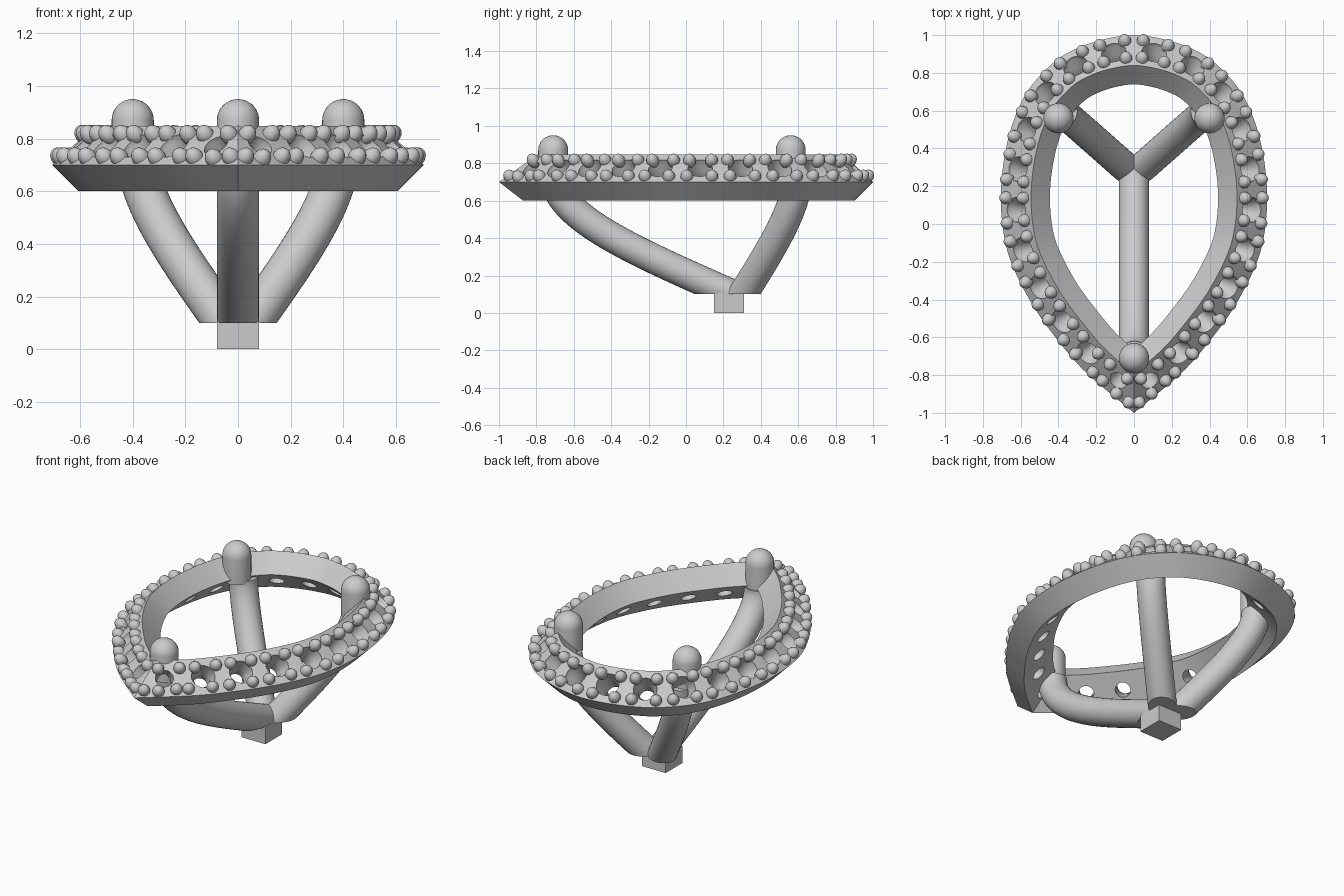
import bpy, bmesh, math
from mathutils import Vector, Matrix, geometry

if "Cube" in bpy.data.objects:
    bpy.data.objects.remove(bpy.data.objects["Cube"])

# Right half of the pear outline, from rounded top to pointed tip
HALF = [(0, 1), (.15, .98), (.29, .935), (.42, .86), (.555, .715), (.64, .54), (.69, .33),
        (.705, .12), (.685, -.08), (.635, -.24), (.53, -.44), (.40, -.62), (.25, -.79), (0, -1)]
HOLES = 11        # holes on each side


def dense_outline():
    p = [Vector(q) for q in [(-.15, .98)] + HALF + [(-.25, -1.21)]]
    out = []
    for i in range(1, len(p) - 2):
        a, b, c, d = p[i - 1:i + 3]
        for k in range(16):
            t = k / 16
            out.append(.5 * (2 * b + (c - a) * t + (2 * a - 5 * b + 4 * c - d) * t * t
                             + (3 * b - a - 3 * c + d) * t ** 3))
    return out + [p[-2]]


OUTLINE = dense_outline()


def offset_curve(d):
    """Outline moved inward by d and cut off at the centre line."""
    pts = []
    for i, p in enumerate(OUTLINE):
        t = (OUTLINE[min(i + 1, len(OUTLINE) - 1)] - OUTLINE[max(i - 1, 0)]).normalized()
        if i == 0:
            t = Vector((1, 0))
        q = p - Vector((-t.y, t.x)) * d
        if i > 5 and q.x < 0:
            a = pts[-1]
            pts.append(a.lerp(q, a.x / (a.x - q.x)))
            break
        pts.append(q)
    return pts


def sample(pts, f):
    """Point and outward normal at fraction f of the length."""
    lens = [(b - a).length for a, b in zip(pts, pts[1:])]
    s = f * sum(lens)
    for i, l in enumerate(lens):
        if s <= l or i == len(lens) - 1:
            t = (pts[i + 1] - pts[i]).normalized()
            return pts[i] + t * min(s, l), Vector((-t.y, t.x))
        s -= l


def finish(bm, name, angle=35):
    bmesh.ops.recalc_face_normals(bm, faces=bm.faces)
    me = bpy.data.meshes.new(name)
    bm.to_mesh(me)
    bm.free()
    ob = bpy.data.objects.new(name, me)
    bpy.context.collection.objects.link(ob)
    smooth(ob, angle)
    return ob


def smooth(ob, angle):
    bpy.ops.object.select_all(action='DESELECT')
    ob.select_set(True)
    bpy.context.view_layer.objects.active = ob
    bpy.ops.object.shade_smooth_by_angle(angle=math.radians(angle))


def bridge(bm, rings, closed=False):
    n = len(rings[0])
    pairs = list(zip(rings, rings[1:])) + ([(rings[-1], rings[0])] if closed else [])
    for a, b in pairs:
        for i in range(n):
            j = (i + 1) % n
            bm.faces.new((a[i], a[j], b[j], b[i]))


def lathe(bm, profile, mat, segs):
    """Closed solid of revolution; profile holds (radius, height)."""
    rings = []
    for r, z in profile:
        rings.append([bm.verts.new(mat @ Vector((r * math.cos(2 * math.pi * k / segs),
                                                 r * math.sin(2 * math.pi * k / segs), z)))
                      for k in range(segs)])
    bridge(bm, rings)
    bm.faces.new(rings[0])
    bm.faces.new(rings[-1])


# Tilted rectangular band of the halo
bm = bmesh.new()
N = 72
rows = []
for d, z in [(0, .7), (.1, .6), (.26, .748), (.16, .848)]:
    c = offset_curve(d)
    right = [sample(c, i / N)[0] for i in range(N + 1)]
    right[0].x = right[N].x = 0
    left = [Vector((-p.x, p.y)) for p in right[N - 1:0:-1]]
    rows.append([bm.verts.new((p.x, p.y, z)) for p in right + left])
bridge(bm, rows, closed=True)
bmesh.ops.triangulate(bm, faces=bm.faces)
halo = finish(bm, "halo_band")

# Stone seats (cutter) and grip beads along the sloping face
cut, beads = bmesh.new(), bmesh.new()


def frame(f, d, side):
    p, n = sample(offset_curve(d), f)
    nrm = Vector((n.x * side, n.y, 1)).normalized()
    pos = Vector((p.x * side, p.y, .7 + d * .93))
    return Matrix.Translation(pos) @ nrm.to_track_quat('Z', 'Y').to_matrix().to_4x4()


for side in (1, -1):
    for i in range(HOLES):
        last = i == HOLES - 1
        r = .05 if last else .066
        depth = -.15 if last else -.2
        lathe(cut, [(.043, depth), (.043, -.06), (r, -.02), (r, .06)],
              frame((i + .5) / HOLES, .08, side), 20)
        spots = [(.03, -.29), (.03, .29), (.122, -.29), (.122, .29)]
        if last:
            spots = [(.03, -.42), (.025, .0), (.03, .36), (.122, -.29), (.122, .29)]
        for d, o in spots:
            m = frame((i + .5 + o) / HOLES, d, side)
            bmesh.ops.create_uvsphere(beads, u_segments=14, v_segments=10, radius=.034,
                                      matrix=m @ Matrix.Diagonal((1, 1, 1.25, 1)))
cutter = finish(cut, "seat_cutter")
finish(beads, "grip_beads", 60)

mod = halo.modifiers.new("seats", 'BOOLEAN')
mod.operation = 'DIFFERENCE'
mod.solver = 'EXACT'
mod.use_self = True
mod.object = cutter
bpy.context.view_layer.objects.active = halo
bpy.context.view_layer.update()
bpy.ops.object.modifier_apply(modifier=mod.name)
bpy.data.objects.remove(cutter)
smooth(halo, 35)


# Prongs with domed tips, and curved legs below them
def leg(name, pts, prong):
    p = [Vector(q) for q in pts]
    path = geometry.interpolate_bezier(*p, 28)
    side = (p[3] - p[0]).cross(Vector((0, 0, 1))).normalized()
    bm = bmesh.new()
    rings = []
    for i, c in enumerate(path):
        t = path[min(i + 1, 27)] - path[max(i - 1, 0)]
        up = t.normalized().cross(side)
        rings.append([bm.verts.new(c + .08 * (side * math.cos(a) + up * math.sin(a)))
                      for a in (2 * math.pi * k / 32 for k in range(32))])
    bridge(bm, rings)
    bm.faces.new(rings[0])
    bm.faces.new(rings[-1])
    # trim flat where the leg meets the base
    r = bmesh.ops.bisect_plane(bm, geom=bm.verts[:] + bm.edges[:] + bm.faces[:],
                               plane_co=(0, 0, .1), plane_no=(0, 0, -1), clear_outer=True)
    bmesh.ops.holes_fill(bm, edges=[e for e in r['geom_cut'] if isinstance(e, bmesh.types.BMEdge)])
    finish(bm, name + "_leg")

    bm = bmesh.new()
    dome = [(.08 * math.cos(a), .87 + .08 * math.sin(a))
            for a in (math.pi / 2 * k / 9 for k in range(9))] + [(.002, .95)]
    lathe(bm, [(.08, .72)] + dome, Matrix.Translation((*prong, 0)), 32)
    finish(bm, name + "_prong")


leg("front", [(0, -.7, .73), (0, -.7, .5), (0, -.2, .3), (0, .29, .08)], (0, -.71))
for s, nm in ((1, "right"), (-1, "left")):
    leg("back_" + nm, [(.38 * s, .595, .73), (.38 * s, .595, .55), (.19 * s, .43, .3),
                       (0, .26, .03)], (.4 * s, .56))

# Square base peg
bm = bmesh.new()
bmesh.ops.create_cube(bm, size=1, matrix=Matrix.Translation((0, .23, .0525))
                      @ Matrix.Diagonal((.16, .16, .105, 1)))
finish(bm, "base_peg")
